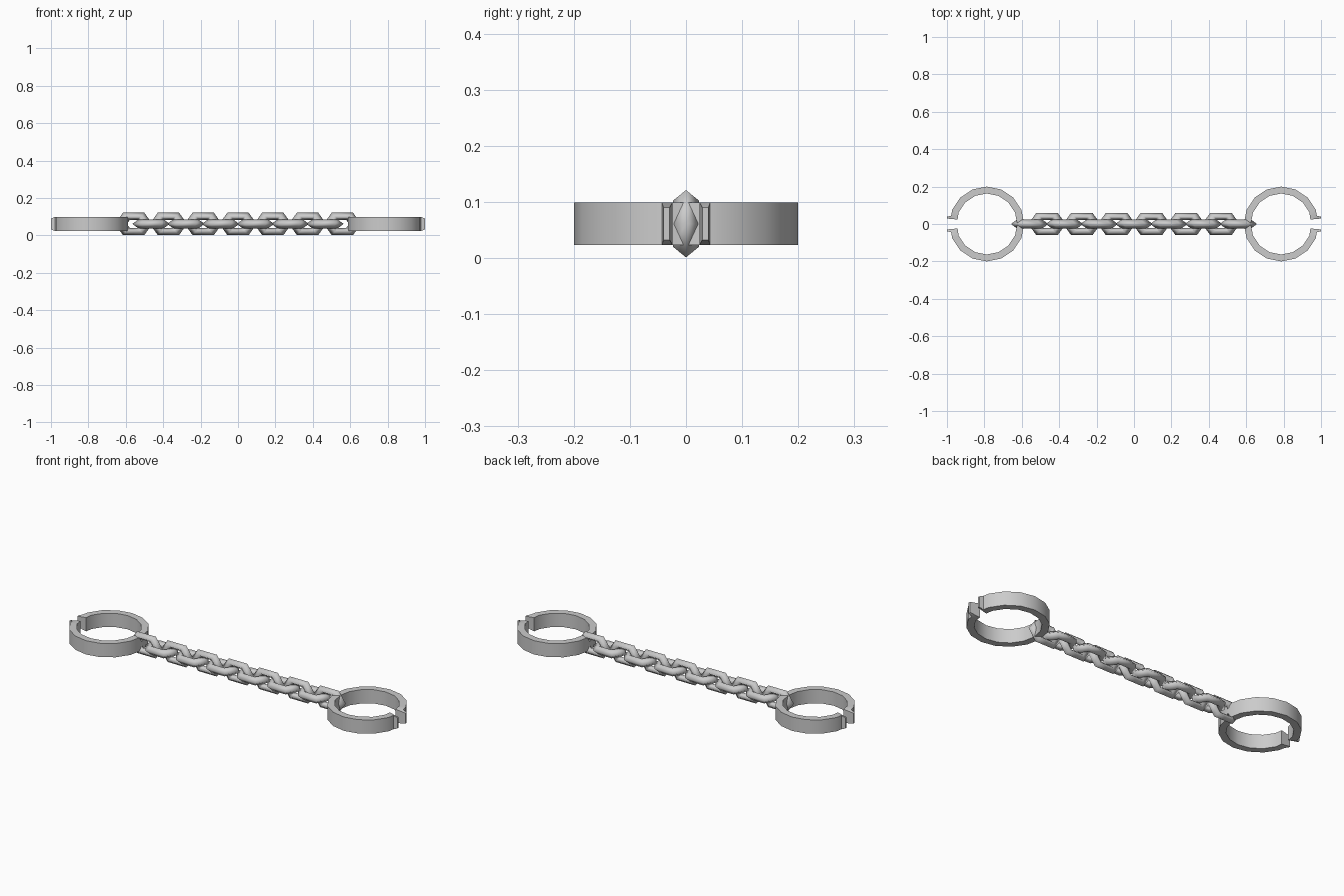
import bpy, bmesh, math

if "Cube" in bpy.data.objects:
    bpy.data.objects.remove(bpy.data.objects["Cube"])

ZC = 0.061          # height of the chain axis
PITCH = 0.186       # spacing between links of the same orientation


def finish(name, bm, smooth_angle):
    bmesh.ops.recalc_face_normals(bm, faces=bm.faces[:])
    me = bpy.data.meshes.new(name)
    bm.to_mesh(me)
    bm.free()
    ob = bpy.data.objects.new(name, me)
    bpy.context.collection.objects.link(ob)
    bpy.ops.object.select_all(action='DESELECT')
    bpy.context.view_layer.objects.active = ob
    ob.select_set(True)
    bpy.ops.object.shade_smooth_by_angle(angle=math.radians(smooth_angle))
    return ob


def bridge(bm, a, b):
    n = len(a)
    for j in range(n):
        bm.faces.new((a[j], a[(j + 1) % n], b[(j + 1) % n], b[j]))


# Chain link: six-sided ring with a diamond cross-section
def link(name, x, upright):
    outer = [(0.1, 0), (0.057, 0.06), (-0.057, 0.06),
             (-0.1, 0), (-0.057, -0.06), (0.057, -0.06)]
    bm = bmesh.new()
    rings = []
    for px, pw in outer:
        ring = []
        for scale, side in ((1, 0), (0.68, 0.0235), (0.36, 0), (0.68, -0.0235)):
            u, w = px * scale, pw * scale
            co = (x + u, side, ZC + w) if upright else (x + u, w, ZC + side)
            ring.append(bm.verts.new(co))
        rings.append(ring)
    for i in range(6):
        bridge(bm, rings[i], rings[(i + 1) % 6])
    finish(name, bm, 100)


# Open cuff: sixteen-sided band whose two ends flare into tapered lips
def cuff(name, s):
    cx, ro, ri, h = 0.787, 0.2, 0.163, 0.038
    stations = []
    for k in range(1, 16):
        a = math.pi + k * math.tau / 16
        c, d = math.cos(a), math.sin(a)
        stations.append(((cx + ro * c, ro * d), (cx + ri * c, ri * d)))
    bm = bmesh.new()

    def ring(o, i):
        return [bm.verts.new((s * p[0], p[1], ZC + z))
                for p, z in ((o, h), (o, -h), (i, -h), (i, h))]

    # the stations are turned so that the gap faces away from the chain
    stations = [tuple((2 * cx - p[0], p[1]) for p in st) for st in stations]
    rings = [ring(o, i) for o, i in stations]
    for a, b in zip(rings, rings[1:]):
        bridge(bm, a, b)
    for end, m in ((rings[0], 1), (rings[-1], -1)):
        m = 1 if end[0].co.y > 0 else -1
        stop = ring((0.978, 0.043 * m), (0.943, 0.024 * m))
        bridge(bm, end, stop)
        tip = [bm.verts.new((s * 1.0, y * m, ZC + z))
               for y, z in ((0.04, 0.029), (0.04, -0.029),
                            (0.029, -0.029), (0.029, 0.029))]
        bridge(bm, stop, tip)
        bm.faces.new(tip)
    finish(name, bm, 30)


for i in range(7):
    link(f"upright_link_{i + 1}", (i - 3) * PITCH, True)
for i in range(6):
    link(f"flat_link_{i + 1}", (i - 2.5) * PITCH, False)
cuff("left_cuff", -1)
cuff("right_cuff", 1)
